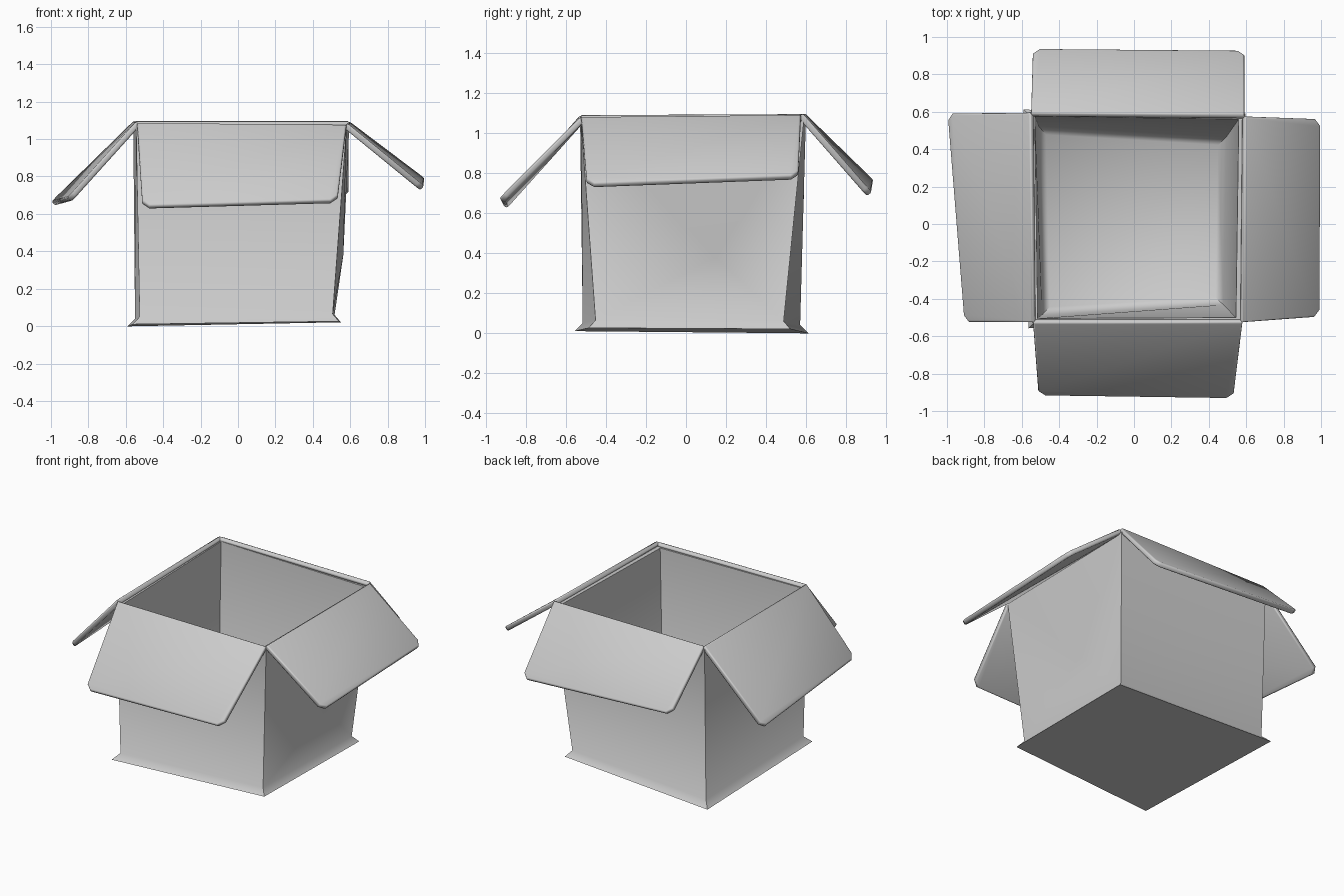
import bpy, bmesh, math
from mathutils import Vector

if "Cube" in bpy.data.objects:
    bpy.data.objects.remove(bpy.data.objects["Cube"])

card = bpy.data.materials.new("light_grey_card")
card.diffuse_color = (0.6, 0.6, 0.6, 1)
card.use_nodes = True
card.node_tree.nodes["Principled BSDF"].inputs["Base Color"].default_value = card.diffuse_color


def finish(name, bm):
    bmesh.ops.recalc_face_normals(bm, faces=bm.faces)
    mesh = bpy.data.meshes.new(name)
    bm.to_mesh(mesh)
    bm.free()
    mesh.materials.append(card)
    ob = bpy.data.objects.new(name, mesh)
    bpy.context.collection.objects.link(ob)
    bpy.ops.object.select_all(action='DESELECT')
    ob.select_set(True)
    bpy.context.view_layer.objects.active = ob
    bpy.ops.object.shade_smooth_by_angle(angle=math.radians(50))
    return ob


# Hollow body: slightly crooked rings, front-left going counter-clockwise
rings = [
    [(-0.525, -0.515, 0.01), (0.50, -0.45, 0.025), (0.51, 0.485, 0.02), (-0.55, 0.57, 0.0)],
    [(-0.545, -0.53, 1.065), (0.58, -0.525, 1.055), (0.595, 0.59, 1.065), (-0.56, 0.60, 1.075)],
    [(-0.515, -0.505, 1.065), (0.545, -0.50, 1.055), (0.56, 0.56, 1.065), (-0.53, 0.575, 1.075)],
    [(-0.49, -0.485, 0.04), (0.475, -0.43, 0.05), (0.49, 0.46, 0.045), (-0.51, 0.52, 0.035)],
]
bm = bmesh.new()
v = [[bm.verts.new(p) for p in r] for r in rings]
walls = []
for a, b in zip(v, v[1:]):
    for i in range(4):
        j = (i + 1) % 4
        walls.append(bm.faces.new((a[i], a[j], b[j], b[i])))
bm.faces.new(v[0])
bm.faces.new(v[3])
# Bulge in the right wall
bulge = bmesh.ops.poke(bm, faces=[walls[1]])["verts"][0]
bulge.co = (0.563, 0.15, 0.38)
# Softened bottom edges, outside and inside
soft = [bm.edges.get((v[r][i], v[r][(i + 1) % 4])) for r in (0, 3) for i in range(4)]
bmesh.ops.bevel(bm, geom=soft, offset=0.04, offset_type='OFFSET', segments=1,
                profile=0.5, affect='EDGES', clamp_overlap=True)
finish("box_body", bm)


# Flaps: thick sheets from hinge to free edge, with clipped outer corners
def flap(name, h0, h1, e1, e0, thick=0.032, clip=0.035):
    h0, h1, e1, e0 = map(Vector, (h0, h1, e1, e0))
    n = (h1 - h0).cross(e0 - h0).normalized()
    if n.z < 0:
        n = -n
    along = (e1 - e0).normalized()
    outline = [h0, h1,
               e1 + (h1 - e1).normalized() * clip, e1 - along * clip,
               e0 + along * clip, e0 + (h0 - e0).normalized() * clip]
    bm = bmesh.new()
    top = [bm.verts.new(p) for p in outline]
    low = [bm.verts.new(p - n * thick) for p in outline]
    bm.faces.new(top)
    bm.faces.new(low)
    for i in range(6):
        j = (i + 1) % 6
        bm.faces.new((top[i], top[j], low[j], low[i]))
    rim = [e for e in bm.edges if (e.verts[0] in top) == (e.verts[1] in top)]
    bmesh.ops.bevel(bm, geom=rim, offset=0.01, offset_type='OFFSET', segments=2,
                    profile=0.5, affect='EDGES', clamp_overlap=True)
    finish(name, bm)


flap("front_flap", (-0.54, -0.53, 1.09), (0.58, -0.53, 1.08),
     (0.53, -0.935, 0.675), (-0.51, -0.92, 0.645))
flap("back_flap", (0.59, 0.585, 1.10), (-0.55, 0.595, 1.10),
     (-0.54, 0.94, 0.765), (0.59, 0.93, 0.705))
flap("left_flap", (-0.555, 0.595, 1.10), (-0.545, -0.525, 1.095),
     (-0.91, -0.525, 0.69), (-1.0, 0.59, 0.665))
flap("right_flap", (0.585, -0.525, 1.085), (0.595, 0.575, 1.095),
     (1.0, 0.56, 0.79), (0.995, -0.495, 0.75))
